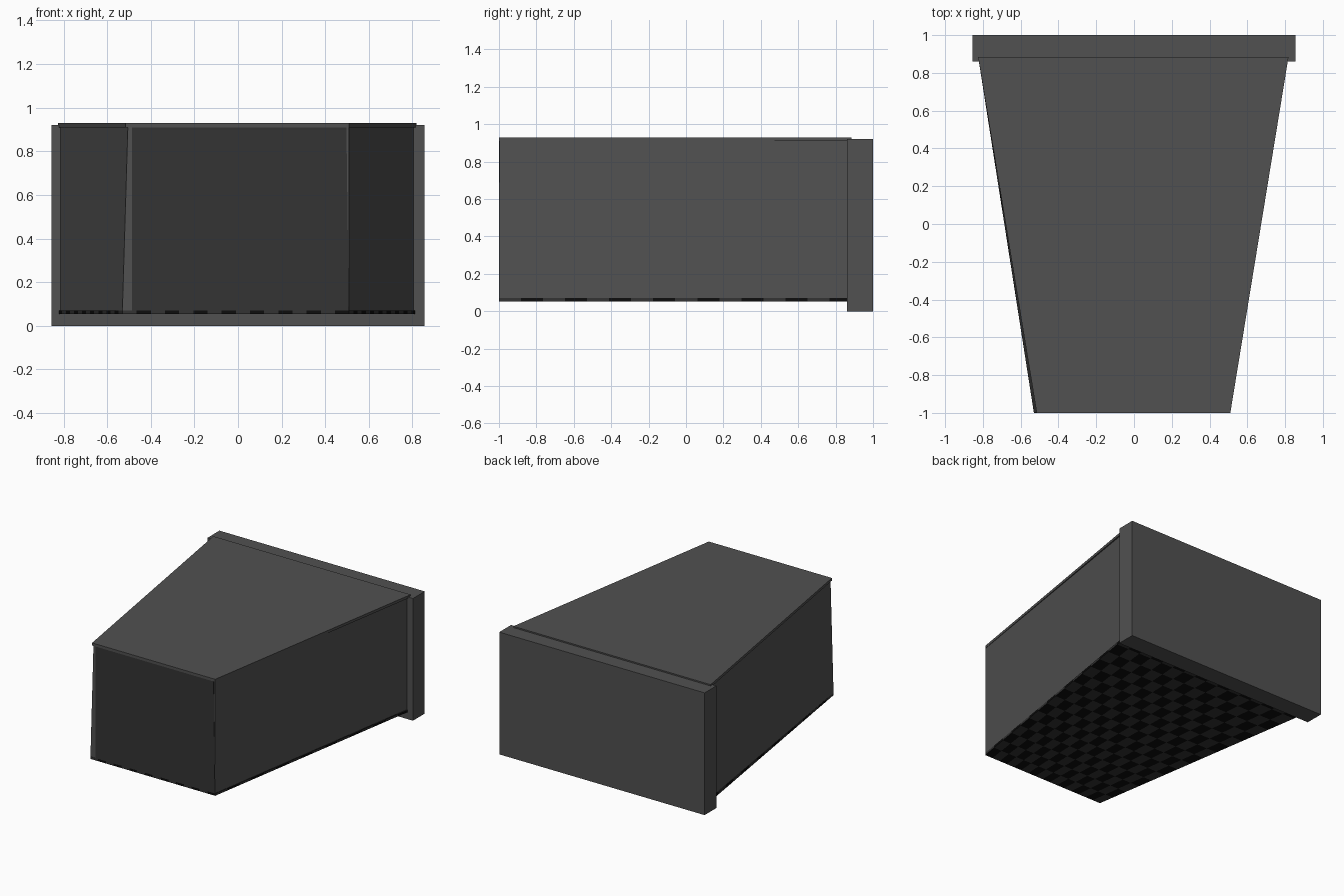
import bpy, bmesh

cube = bpy.data.objects.get("Cube")
if cube:
    bpy.data.objects.remove(cube, do_unlink=True)


def material(name, value):
    m = bpy.data.materials.new(name)
    m.use_nodes = True
    colour = (value, value, value, 1)
    m.diffuse_color = colour
    m.node_tree.nodes["Principled BSDF"].inputs["Base Color"].default_value = colour
    return m


grey = material("grey", 0.082)
dark_grey = material("dark grey", 0.033)
black = material("black", 0.004)


def finish(name, bm, *mats):
    bmesh.ops.recalc_face_normals(bm, faces=bm.faces)
    mesh = bpy.data.meshes.new(name)
    bm.to_mesh(mesh)
    bm.free()
    for m in mats:
        mesh.materials.append(m)
    obj = bpy.data.objects.new(name, mesh)
    bpy.context.collection.objects.link(obj)
    return obj


def prism(name, low, high, z0, z1, mat):
    """Solid between a lower and an upper outline."""
    bm = bmesh.new()
    a = [bm.verts.new((x, y, z0)) for x, y in low]
    b = [bm.verts.new((x, y, z1)) for x, y in high]
    bm.faces.new(a)
    bm.faces.new(b)
    for i in range(len(a)):
        j = (i + 1) % len(a)
        bm.faces.new((a[i], a[j], b[j], b[i]))
    return finish(name, bm, mat)


def rect(x0, x1, y0, y1):
    return [(x0, y0), (x1, y0), (x1, y1), (x0, y1)]


FRONT, BACK = -1.0, 0.885
FLOOR, CEILING = 0.07, 0.91

# Upright slab across the wide end
slab = rect(-0.855, 0.855, 0.86, 1.0)
prism("back_slab", slab, slab, 0, 0.92, grey)

# Tapered lid
lid = [(-0.515, FRONT), (0.51, FRONT), (0.818, BACK), (-0.825, BACK)]
prism("top_panel", lid, lid, CEILING, 0.93, grey)

# Side walls; one leans in slightly at the front
left = [(0.495, -0.998), (0.508, -0.998), (0.806, 0.87), (0.78, 0.87)]
prism("left_wall", left, left, FLOOR, CEILING, grey)
low = [(-0.53, -0.998), (-0.487, -0.998), (-0.78, 0.87), (-0.815, 0.87)]
high = [(-0.505, -0.998), (-0.487, -0.998), (-0.78, 0.87), (-0.815, 0.87)]
prism("right_wall", low, high, FLOOR, CEILING, grey)

# Dark panel closing the narrow end
prism("front_panel", rect(-0.487, 0.508, FRONT, -0.98),
      rect(-0.487, 0.497, FRONT, -0.98), FLOOR, CEILING, dark_grey)

# Chequered base: a tapered grid, thickened downwards
N = 16
bm = bmesh.new()
grid = []
for j in range(N + 1):
    t = j / N
    x0 = -0.53 + t * (0.53 - 0.825)
    x1 = 0.51 + t * (0.815 - 0.51)
    y = FRONT + t * (BACK - FRONT)
    grid.append([[bm.verts.new((x0 + (x1 - x0) * i / N, y, z))
                  for z in (0.053, FLOOR)] for i in range(N + 1)])


def cell(verts, odd):
    bm.faces.new(verts).material_index = odd % 2


for j in range(N):
    for i in range(N):
        for k in range(2):
            cell((grid[j][i][k], grid[j][i + 1][k],
                  grid[j + 1][i + 1][k], grid[j + 1][i][k]), i + j)
    for end in (0, N):
        for p, q in (((j, end), (j + 1, end)), ((end, j), (end, j + 1))):
            a, b = grid[p[0]][p[1]], grid[q[0]][q[1]]
            cell((a[0], b[0], b[1], a[1]), j)
finish("chequered_base", bm, dark_grey, black)
